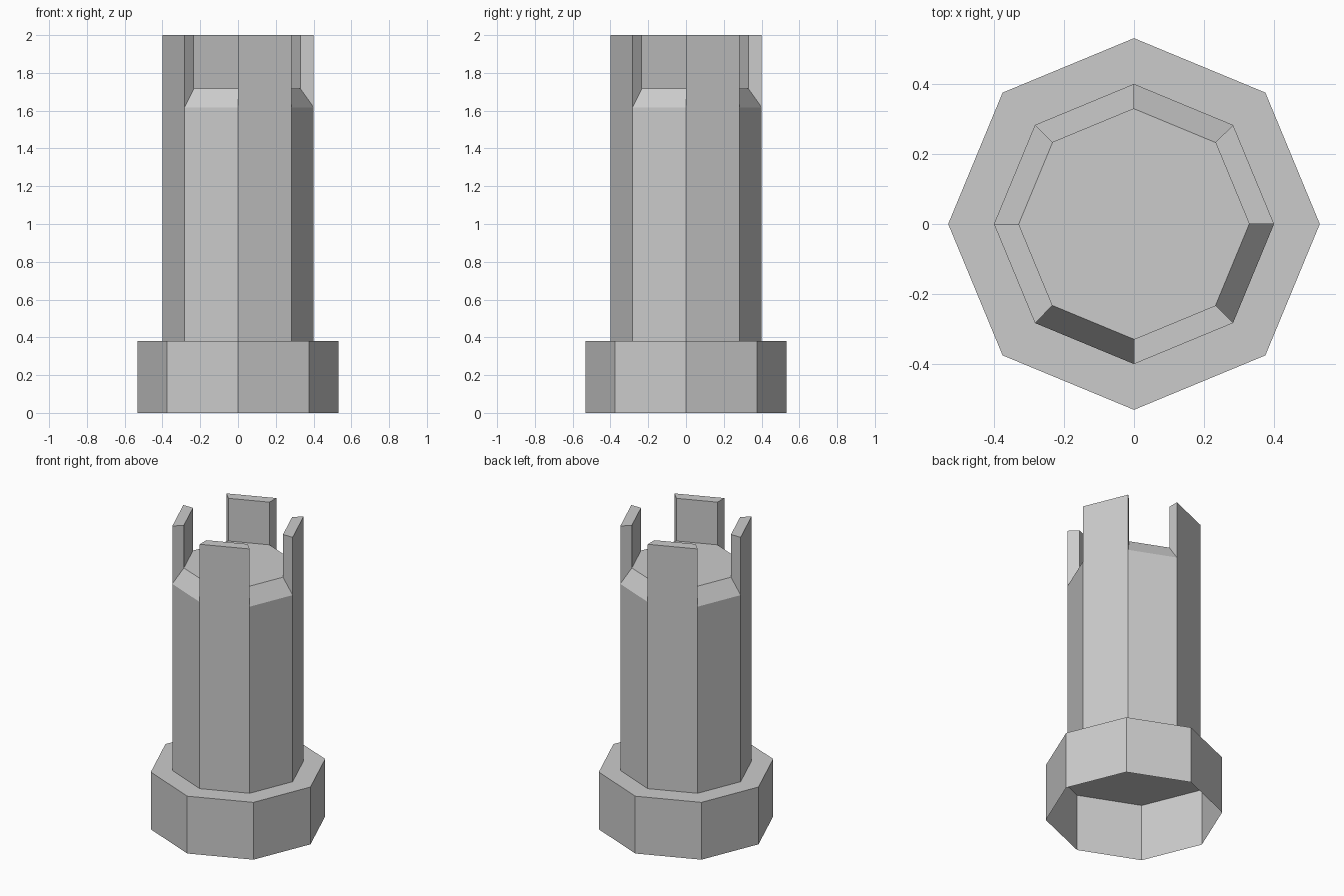
import bpy, bmesh
from math import cos, sin, pi

if "Cube" in bpy.data.objects:
    bpy.data.objects.remove(bpy.data.objects["Cube"])

SIDES = 8
R_BASE, R_SHAFT, R_INNER = 0.532, 0.401, 0.33
Z_BASE, Z_SILL, Z_ROOF, Z_TOP = 0.38, 1.617, 1.717, 2.0


def ring(bm, r, z):
    return [bm.verts.new((r * cos(2 * pi * i / SIDES), r * sin(2 * pi * i / SIDES), z))
            for i in range(SIDES)]


def side(bm, low, high, i):
    # quad between two rings, facing outward when low is the lower/outer ring
    j = (i + 1) % SIDES
    bm.faces.new((low[i], low[j], high[j], high[i]))


def finish(bm, name):
    loose = [v for v in bm.verts if not v.link_faces]
    bmesh.ops.delete(bm, geom=loose, context='VERTS')
    mesh = bpy.data.meshes.new(name)
    bm.to_mesh(mesh)
    bm.free()
    obj = bpy.data.objects.new(name, mesh)
    bpy.context.collection.objects.link(obj)
    return obj


# Base: octagonal skirt, open underneath, closed by a plate at its top
bm = bmesh.new()
foot, rim, seat = ring(bm, R_BASE, 0), ring(bm, R_BASE, Z_BASE), ring(bm, R_SHAFT, Z_BASE)
for i in range(SIDES):
    side(bm, foot, rim, i)
    side(bm, rim, seat, i)
bm.faces.new(seat)
finish(bm, "tower_base")

# Shaft: octagonal wall, flat roof, alternating sloped sills and battlements
bm = bmesh.new()
bottom, sill, roof = ring(bm, R_SHAFT, Z_BASE), ring(bm, R_SHAFT, Z_SILL), ring(bm, R_INNER, Z_ROOF)
top_out, top_in = ring(bm, R_SHAFT, Z_TOP), ring(bm, R_INNER, Z_TOP)
bm.faces.new(roof)
for i in range(SIDES):
    side(bm, bottom, sill, i)
    if i % 2:
        side(bm, sill, roof, i)
    else:
        # battlement: outer, top, inner and two end faces
        j = i + 1
        side(bm, sill, top_out, i)
        side(bm, top_out, top_in, i)
        side(bm, top_in, roof, i)
        bm.faces.new((sill[i], top_out[i], top_in[i], roof[i]))
        bm.faces.new((sill[j], roof[j], top_in[j], top_out[j]))
finish(bm, "tower_shaft")
